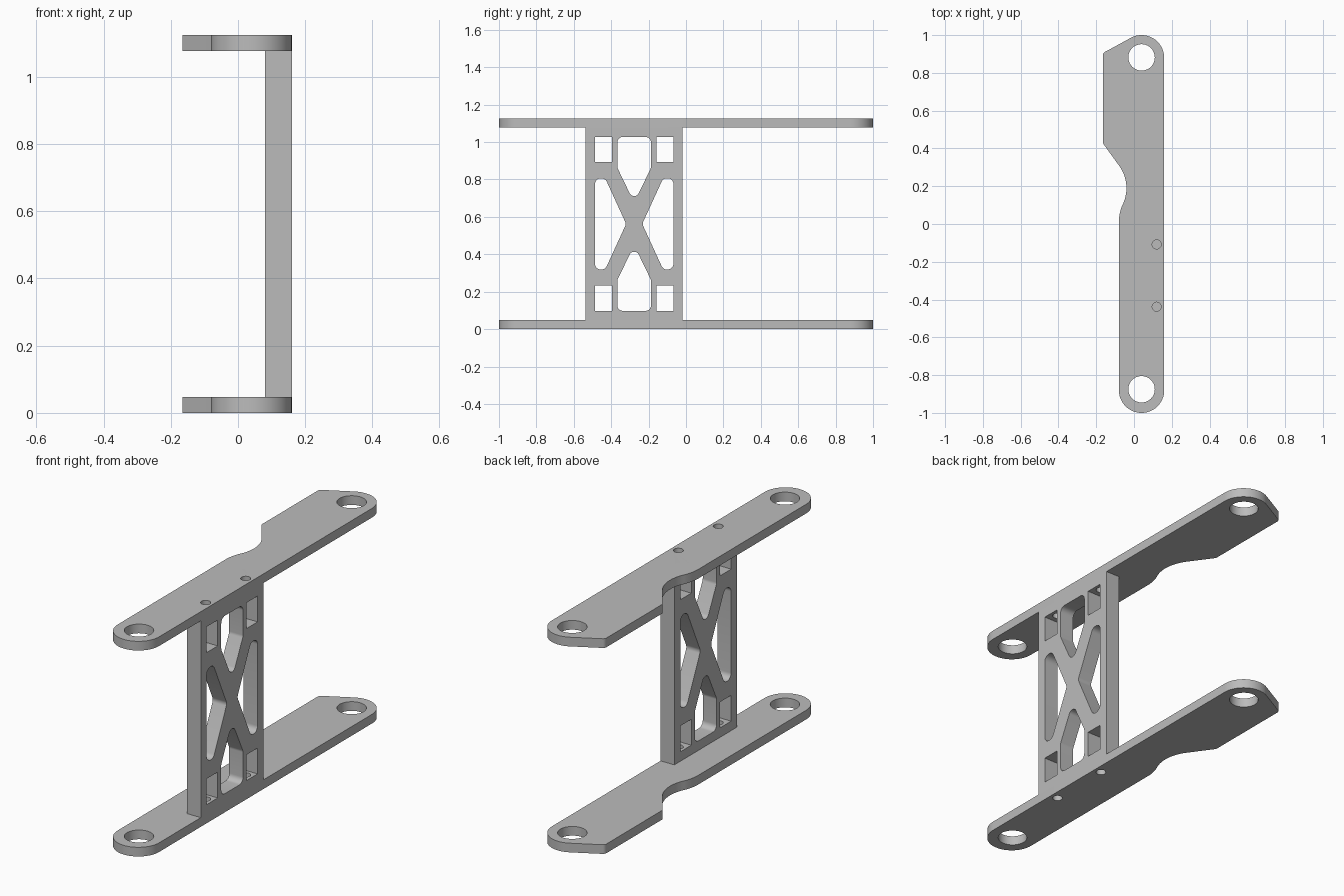
import bpy, bmesh
from math import radians, cos, sin, tan
from mathutils import Vector, Matrix

cube = bpy.data.objects.get("Cube")
if cube:
    bpy.data.objects.remove(cube, do_unlink=True)

grey = bpy.data.materials.new("plain grey")
grey.use_nodes = True
colour = (0.5, 0.5, 0.5, 1)
grey.diffuse_color = colour
grey.node_tree.nodes["Principled BSDF"].inputs["Base Color"].default_value = colour


def arc(cx, cy, r, start, end, steps=16):
    angles = [radians(start + (end - start) * i / steps) for i in range(steps + 1)]
    return [(cx + r * cos(a), cy + r * sin(a)) for a in angles]


def circle(cx, cy, r, steps=48):
    return arc(cx, cy, r, 0, 360, steps)[:-1]


def rounded(corners, steps=8):
    """Polygon of (x, y, radius) corners, with each corner filleted."""
    out = []
    for i, (x, y, r) in enumerate(corners):
        p = Vector((x, y))
        if r == 0:
            out.append((x, y))
            continue
        a = (Vector(corners[i - 1][:2]) - p).normalized()
        b = (Vector(corners[(i + 1) % len(corners)][:2]) - p).normalized()
        half = a.angle(b) / 2
        centre = p + (a + b).normalized() * (r / sin(half))
        d0 = p + a * (r / tan(half)) - centre
        d1 = p + b * (r / tan(half)) - centre
        turn = d0.angle_signed(d1)
        for k in range(steps + 1):
            # angle_signed is clockwise, so rotate by its negative
            q = centre + Matrix.Rotation(-turn * k / steps, 2) @ d0
            out.append((q.x, q.y))
    return out


def slab(name, loops, thickness, matrix):
    """Flat plate from an outline plus hole loops, centred on its own plane."""
    curve = bpy.data.curves.new(name, "CURVE")
    curve.dimensions = "2D"
    curve.fill_mode = "BOTH"
    curve.extrude = thickness / 2
    for loop in loops:
        spline = curve.splines.new("POLY")
        spline.points.add(len(loop) - 1)
        for point, (x, y) in zip(spline.points, loop):
            point.co = (x, y, 0, 1)
        spline.use_cyclic_u = True
    temp = bpy.data.objects.new(name + " outline", curve)
    mesh = bpy.data.meshes.new_from_object(temp)
    bpy.data.objects.remove(temp)
    bpy.data.curves.remove(curve)
    bm = bmesh.new()
    bm.from_mesh(mesh)
    bmesh.ops.remove_doubles(bm, verts=bm.verts, dist=0.0001)
    bmesh.ops.transform(bm, matrix=matrix, verts=bm.verts)
    bmesh.ops.recalc_face_normals(bm, faces=bm.faces)
    bm.to_mesh(mesh)
    bm.free()
    mesh.name = name
    mesh.materials.clear()
    mesh.materials.append(grey)
    obj = bpy.data.objects.new(name, mesh)
    bpy.context.collection.objects.link(obj)
    return obj


def activate(obj):
    bpy.ops.object.select_all(action="DESELECT")
    obj.select_set(True)
    bpy.context.view_layer.objects.active = obj


HEIGHT, PLATE = 1.125, 0.048
MID_Z, MID_Y = HEIGHT / 2, -0.277
BORE_X, BORE_R, BORES = 0.12, 0.024, (-0.108, -0.438)

# Arm plates: rounded ends, angled rear shoulder and a curved waist notch
outline = (arc(0.04, -0.88, 0.12, 180, 360, 32)
           + arc(0.04, 0.88, 0.12, 0, 118.5, 24)
           + rounded([(-0.017, 0.985, 0), (-0.165, 0.905, 0.02), (-0.165, 0.428, 0)])[1:]
           + arc(-0.24, 0.19, 0.2, 36, -25)
           + arc(0.147, 0.01, 0.227, 155, 180)[1:])
plate_loops = [outline, circle(0.04, -0.875, 0.07), circle(0.04, 0.882, 0.07)]
plate_loops += [circle(BORE_X, y, BORE_R, 32) for y in BORES]
parts = []
for name, z in (("bottom_arm", PLATE / 2), ("top_arm", HEIGHT - PLATE / 2)):
    parts.append(slab(name, plate_loops, PLATE, Matrix.Translation((0, 0, z))))

# Truss panel, drawn about its own centre (u along y, v along z)
half_v = MID_Z - PLATE


def flip(loop, su, sv):
    return [(x * su, y * sv) for x, y in loop]


frame = [(-0.259, -half_v), (0.259, -half_v), (0.259, half_v), (-0.259, half_v)]
square = [(0.119, 0.33), (0.21, 0.33), (0.21, 0.465), (0.119, 0.465)]
side = rounded([(0.21, 0.244, 0.032), (0.153, 0.244, 0.032), (0.046, 0.024, 0),
                (0.046, -0.024, 0), (0.153, -0.244, 0.032), (0.21, -0.244, 0.032)])
# Sharp inner apex softened by its own fillet
side = rounded([(0.21, 0.244, 0.032), (0.155, 0.244, 0.032), (0.043, 0.0, 0.03),
                (0.155, -0.244, 0.032), (0.21, -0.244, 0.032)])
middle = rounded([(0.09, 0.465, 0.03), (0.09, 0.3, 0.03), (0.017, 0.149, 0.026),
                  (-0.017, 0.149, 0.026), (-0.09, 0.3, 0.03), (-0.09, 0.465, 0.03)])
loops = [frame, side, flip(side, -1, 1), middle, flip(middle, 1, -1)]
loops += [flip(square, su, sv) for su in (1, -1) for sv in (1, -1)]
stand = Matrix(((0, 0, 1, 0.12), (1, 0, 0, MID_Y), (0, 1, 0, MID_Z), (0, 0, 0, 1)))
panel = slab("truss_panel", loops, 0.08, stand)
parts.append(panel)

# Screw bores from the arms into the square windows
bm = bmesh.new()
for y in BORES:
    for z in (0.09, HEIGHT - 0.09):
        bmesh.ops.create_cone(bm, cap_ends=True, segments=32, radius1=BORE_R, radius2=BORE_R,
                              depth=0.14, matrix=Matrix.Translation((BORE_X, y, z)))
cutter_mesh = bpy.data.meshes.new("bore_cutter")
bm.to_mesh(cutter_mesh)
bm.free()
cutter_mesh.materials.append(grey)
cutter = bpy.data.objects.new("bore_cutter", cutter_mesh)
cutter.hide_render = True
bpy.context.collection.objects.link(cutter)
cut = panel.modifiers.new("bores", "BOOLEAN")
cut.operation, cut.solver, cut.object = "DIFFERENCE", "EXACT", cutter
activate(panel)
bpy.ops.object.modifier_apply(modifier="bores")
bpy.data.objects.remove(cutter, do_unlink=True)

for part in parts:
    activate(part)
    bpy.ops.object.shade_smooth_by_angle(angle=radians(30))
